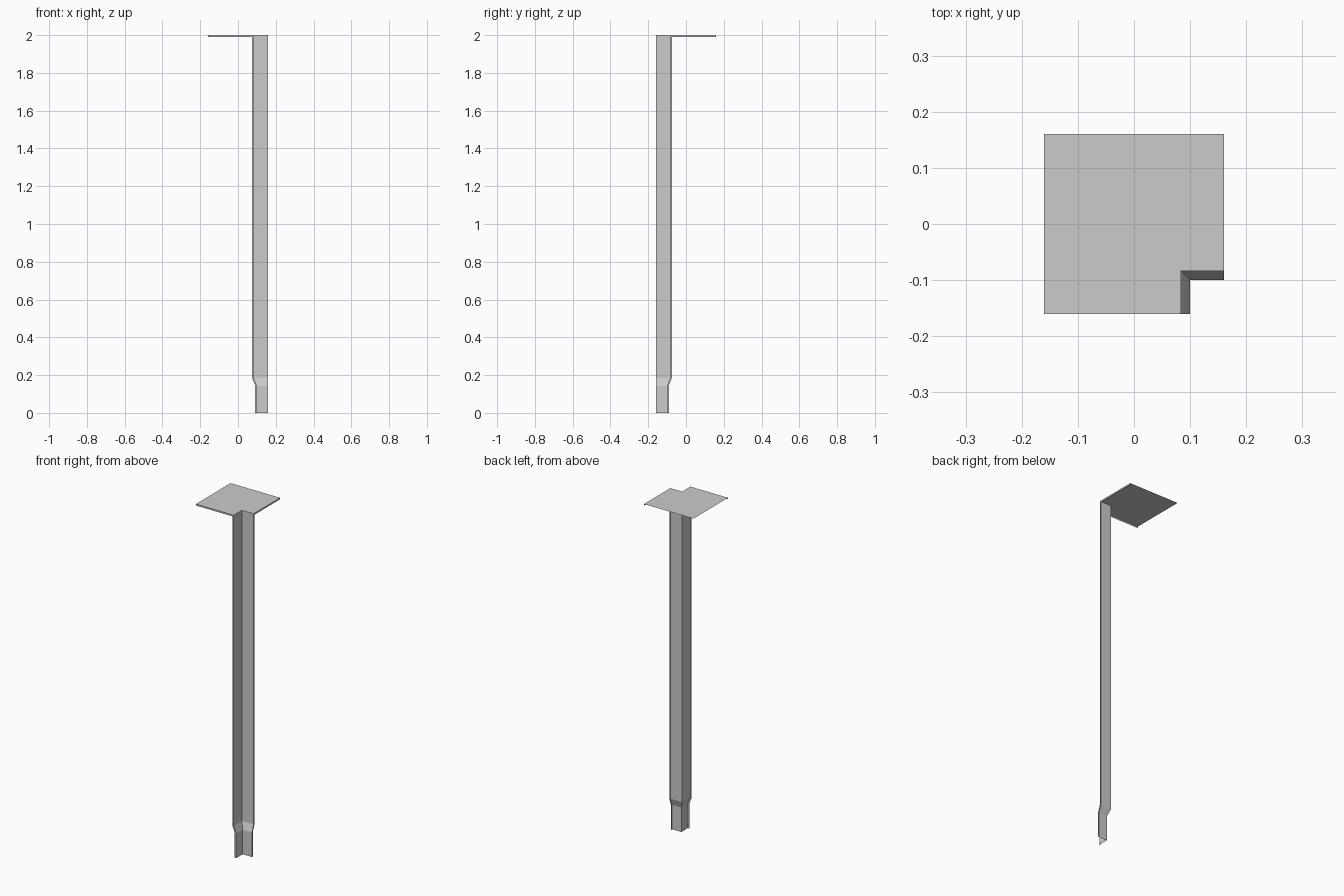
import bpy, bmesh

if "Cube" in bpy.data.objects:
    bpy.data.objects.remove(bpy.data.objects["Cube"])

H = 0.16      # half width of the plate
TOP = 2.0     # overall height
LIP = 0.009   # width of the thin return edges
NECK, FOOT = 0.084, 0.10   # corner offset of the shaft above / below the bend


def make_object(name, bm):
    mesh = bpy.data.meshes.new(name)
    bm.to_mesh(mesh)
    bm.free()
    obj = bpy.data.objects.new(name, mesh)
    bpy.context.collection.objects.link(obj)
    return obj


def wall(bm, lower, upper):
    """Strip of quads between two open rows of points."""
    for a, b, c, d in zip(lower, lower[1:], upper[1:], upper):
        bm.faces.new([bm.verts.new(p) for p in (a, b, c, d)])


def shaft_row(c, z):
    """Angle-shaped sheet section with a narrow return lip at each end."""
    return [(c - LIP, -H, z), (c, -H, z), (c, -c, z), (H, -c, z), (H, -c + LIP, z)]


# Angle post: straight foot, sloped bend, long straight shaft
bm = bmesh.new()
rows = [shaft_row(c, z) for c, z in
        ((FOOT, 0), (FOOT, 0.143), (NECK, 0.185), (NECK, TOP))]
for low, high in zip(rows, rows[1:]):
    wall(bm, low, high)
bmesh.ops.remove_doubles(bm, verts=bm.verts, dist=1e-5)
make_object("angle_post", bm)

# Top plate: notched square with a shallow lip on the front and right edges
bm = bmesh.new()
outline = [(-H, -H), (NECK, -H), (NECK, -NECK), (H, -NECK), (H, H), (-H, H)]
bm.faces.new([bm.verts.new((x, y, TOP)) for x, y in outline])
for (x0, y0), (x1, y1) in (((-H, -H), (NECK - LIP, -H)), ((H, -NECK + LIP), (H, H))):
    wall(bm, [(x0, y0, TOP - LIP), (x1, y1, TOP - LIP)], [(x0, y0, TOP), (x1, y1, TOP)])
bmesh.ops.remove_doubles(bm, verts=bm.verts, dist=1e-5)
make_object("top_plate", bm)
